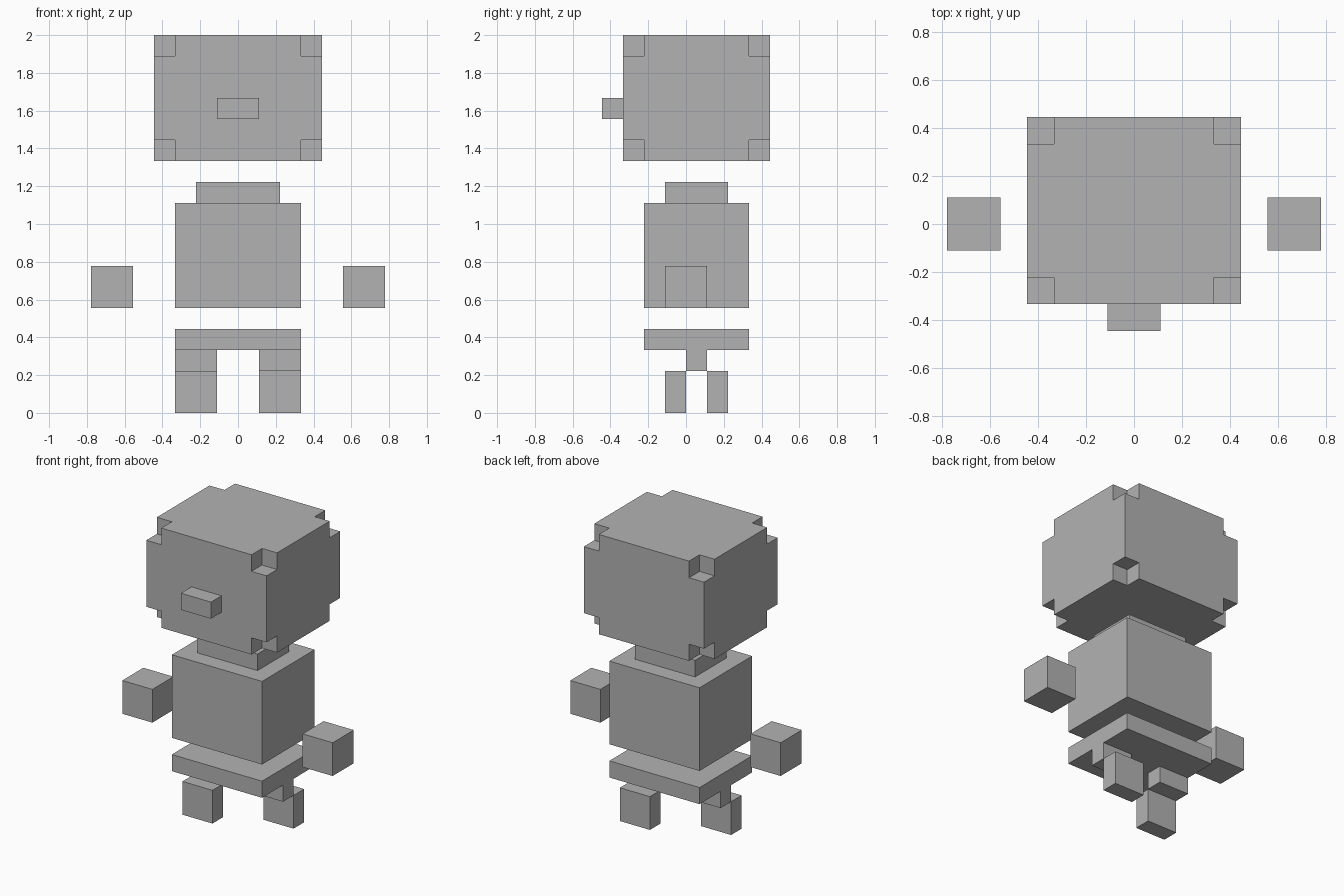
import bpy
import bmesh
from itertools import product
from mathutils import Matrix, Vector

if "Cube" in bpy.data.objects:
    bpy.data.objects.remove(bpy.data.objects["Cube"], do_unlink=True)

U = 1 / 9  # edge of one block

# Single flat colour
grey = bpy.data.materials.new("plain grey")
grey.use_nodes = True
colour = (0.45, 0.45, 0.45, 1)
grey.diffuse_color = colour
grey.node_tree.nodes["Principled BSDF"].inputs["Base Color"].default_value = colour


def boxes(name, spans):
    """One object of boxes, each given by its low and high corner in blocks."""
    bm = bmesh.new()
    for low, high in spans:
        low, high = Vector(low) * U, Vector(high) * U
        matrix = Matrix.Translation((low + high) / 2) @ Matrix.Diagonal((*(high - low), 1))
        bmesh.ops.create_cube(bm, size=1, matrix=matrix)
    mesh = bpy.data.meshes.new(name)
    bm.to_mesh(mesh)
    bm.free()
    mesh.materials.append(grey)
    obj = bpy.data.objects.new(name, mesh)
    bpy.context.collection.objects.link(obj)
    return obj


# Head with a one-block notch at every corner
head_low, head_high = Vector((-4, -3, 12)), Vector((4, 4, 18))
head = boxes("head", [(head_low, head_high)])
one = Vector((1, 1, 1))
corners = [Vector(c) for c in product(*zip(head_low, head_high))]
cutter = boxes("corner_cutter", [(c - one, c + one) for c in corners])
cutter.hide_render = True
notch = head.modifiers.new("corner notches", "BOOLEAN")
notch.operation = "DIFFERENCE"
notch.solver = "EXACT"
notch.object = cutter
bpy.context.view_layer.objects.active = head
bpy.ops.object.modifier_apply(modifier=notch.name)
bpy.data.objects.remove(cutter, do_unlink=True)

# Nose, neck and body
boxes("nose", [((-1, -4, 14), (1, -3, 15))])
boxes("neck", [((-2, -1, 10), (2, 2, 11))])
boxes("torso", [((-3, -2, 5), (3, 3, 10))])
boxes("hips", [((-3, -2, 3), (3, 3, 4))])

# Hands, legs and striding feet: the right foot is forward, the left one back
for side, inner, outer, hand, foot_y in (("left", 1, 3, 5, 1), ("right", -3, -1, -7, -1)):
    boxes(side + "_hand", [((hand, -1, 5), (hand + 2, 1, 7))])
    boxes(side + "_leg", [((inner, 0, 2), (outer, 1, 3))])
    boxes(side + "_foot", [((inner, foot_y, 0), (outer, foot_y + 1, 2))])
